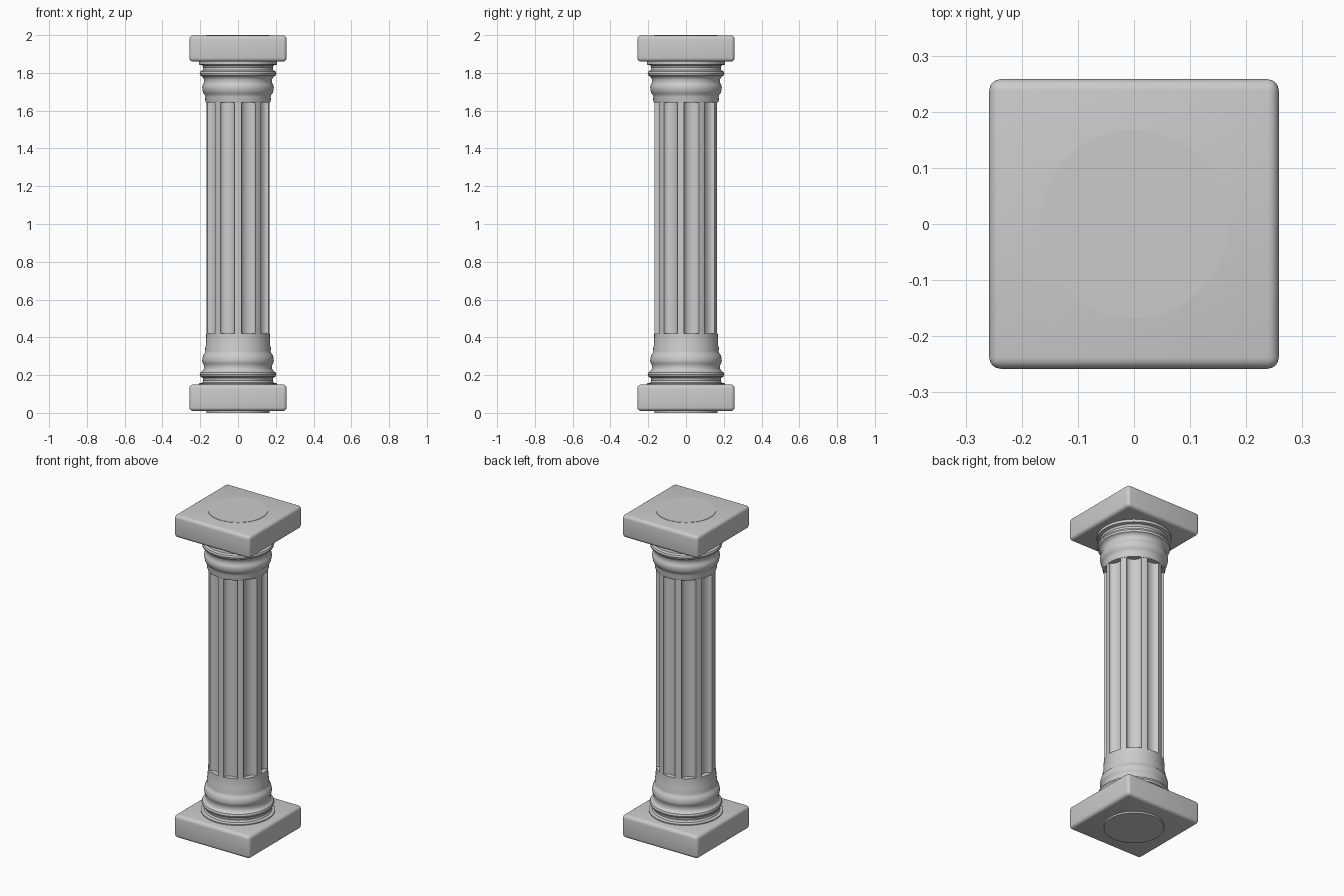
import bpy, bmesh, math

if "Cube" in bpy.data.objects:
    bpy.data.objects.remove(bpy.data.objects["Cube"])

FLUTES = 9
R = 0.168


def finish(bm, name, angle=35):
    bmesh.ops.recalc_face_normals(bm, faces=bm.faces)
    me = bpy.data.meshes.new(name)
    bm.to_mesh(me)
    bm.free()
    ob = bpy.data.objects.new(name, me)
    bpy.context.collection.objects.link(ob)
    bpy.ops.object.select_all(action='DESELECT')
    ob.select_set(True)
    bpy.context.view_layer.objects.active = ob
    bpy.ops.object.shade_smooth_by_angle(angle=math.radians(angle))
    return ob


def skin(name, rings):
    # Bridge closed point rings into a capped solid
    bm = bmesh.new()
    loops = [[bm.verts.new(p) for p in ring] for ring in rings]
    n = len(loops[0])
    for a, b in zip(loops, loops[1:]):
        for i in range(n):
            j = (i + 1) % n
            bm.faces.new((a[i], a[j], b[j], b[i]))
    bm.faces.new(loops[0])
    bm.faces.new(loops[-1])
    return finish(bm, name)


def lathe(name, profile, n=72):
    return skin(name, [[(r * math.cos(2 * math.pi * i / n), r * math.sin(2 * math.pi * i / n), z)
                        for i in range(n)] for r, z in profile])


def slab(name, z0, z1, half=0.258):
    bm = bmesh.new()
    bmesh.ops.create_cube(bm, size=1)
    for v in bm.verts:
        v.co = (v.co.x * 2 * half, v.co.y * 2 * half, z0 if v.co.z < 0 else z1)
    bmesh.ops.bevel(bm, geom=bm.edges[:], offset=0.02, segments=4, profile=0.5, affect='EDGES')
    return finish(bm, name)


# Square slabs, with the round core showing slightly proud
slab("base_plinth", 0.01, 0.15)
slab("top_abacus", 1.86, 1.998)
lathe("base_core_disc", [(R, 0.0), (R, 0.08)])
lathe("top_core_disc", [(R, 1.92), (R, 2.0)])

# Stacked ring mouldings, mirrored between base and capital
moulding = [(0.207, 0.14), (0.207, 0.156), (0.190, 0.160), (0.184, 0.172), (0.187, 0.186),
            (0.199, 0.192), (0.203, 0.203), (0.199, 0.215), (0.188, 0.221), (0.181, 0.233),
            (0.181, 0.254), (0.186, 0.262), (0.190, 0.276), (0.188, 0.290), (0.184, 0.306),
            (0.178, 0.312), (0.173, 0.326), (0.174, 0.345), (0.170, 0.357)]
lathe("base_moulding", moulding + [(R, 0.42)])
lathe("capital_moulding", [(r, 2 - z) for r, z in moulding])

# Shaft cross-section: flat ridges between concave square-ended flutes
section = []
STEPS = 10
for k in range(FLUTES):
    ridge = math.radians(-90 + 40 * k)
    for d in (-6, -2, 2):
        a = ridge + math.radians(d)
        section.append((R * math.cos(a), R * math.sin(a)))
    mid = ridge + math.radians(20)
    half = R * math.sin(math.radians(14))
    chord = R * math.cos(math.radians(14))
    for s in range(STEPS + 1):
        t = math.pi * s / STEPS
        u = chord - 0.026 * math.sin(t)
        w = -half * math.cos(t)
        section.append((u * math.cos(mid) - w * math.sin(mid),
                        u * math.sin(mid) + w * math.cos(mid)))
skin("fluted_shaft", [[(x, y, z) for x, y in section] for z in (0.42, 1.643)])
